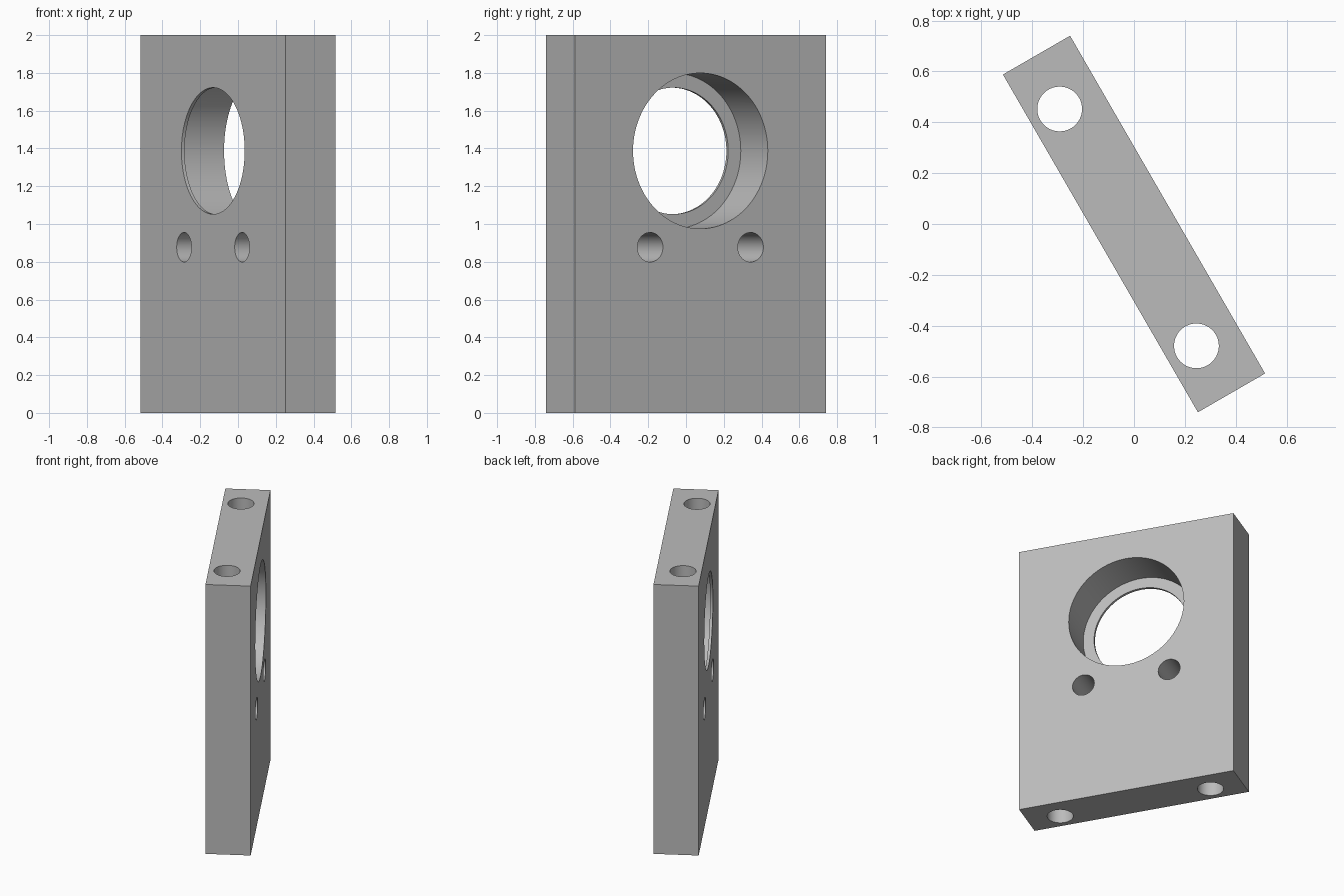
import bpy
from math import radians, pi

cube = bpy.data.objects.get("Cube")
if cube:
    bpy.data.objects.remove(cube, do_unlink=True)

THICK, WIDTH, HEIGHT = 0.305, 1.534, 2.0
BORE_Z, SMALL_Z = 1.387, 0.877
LIP = 0.019  # thin lip left behind the counterbore

grey = bpy.data.materials.new("plain grey")
grey.use_nodes = True
grey.diffuse_color = (0.5, 0.5, 0.5, 1)
grey.node_tree.nodes["Principled BSDF"].inputs["Base Color"].default_value = (0.5, 0.5, 0.5, 1)

# Plate, with its thickness along local x and its width along local y
bpy.ops.mesh.primitive_cube_add(size=1, location=(0, 0, HEIGHT / 2))
plate = bpy.context.object
plate.name = "mounting_plate"
plate.dimensions = (THICK, WIDTH, HEIGHT)
bpy.ops.object.transform_apply(location=True, rotation=False, scale=True)
plate.data.materials.append(grey)


def drill(radius, location, depth, across=True):
    """Cut a round hole, across the thickness or straight down."""
    bpy.ops.mesh.primitive_cylinder_add(
        vertices=96, radius=radius, depth=depth, location=location,
        rotation=(0, pi / 2 if across else 0, 0))
    cutter = bpy.context.object
    cutter.name = "hole_cutter"
    cutter.hide_render = True
    cutter.data.materials.append(grey)
    bpy.context.view_layer.objects.active = plate
    mod = plate.modifiers.new("hole", "BOOLEAN")
    mod.operation = "DIFFERENCE"
    mod.solver = "EXACT"
    mod.object = cutter
    bpy.ops.object.modifier_apply(modifier=mod.name)
    bpy.data.objects.remove(cutter, do_unlink=True)


# Main bore and its wide counterbore
drill(0.335, (0, 0, BORE_Z), 1)
drill(0.412, (LIP - THICK / 2 + 0.5, 0, BORE_Z), 1)

# Paired small cross holes and full-height vertical holes
for side in (-1, 1):
    drill(0.078, (0, side * 0.307, SMALL_Z), 1)
    drill(0.088, (-0.027, side * 0.538, HEIGHT / 2), HEIGHT + 1, across=False)

# Smooth hole walls, sharp rims
bpy.ops.object.select_all(action="DESELECT")
plate.select_set(True)
bpy.context.view_layer.objects.active = plate
bpy.ops.object.shade_smooth_by_angle(angle=radians(30))
plate.rotation_euler.z = radians(30)
